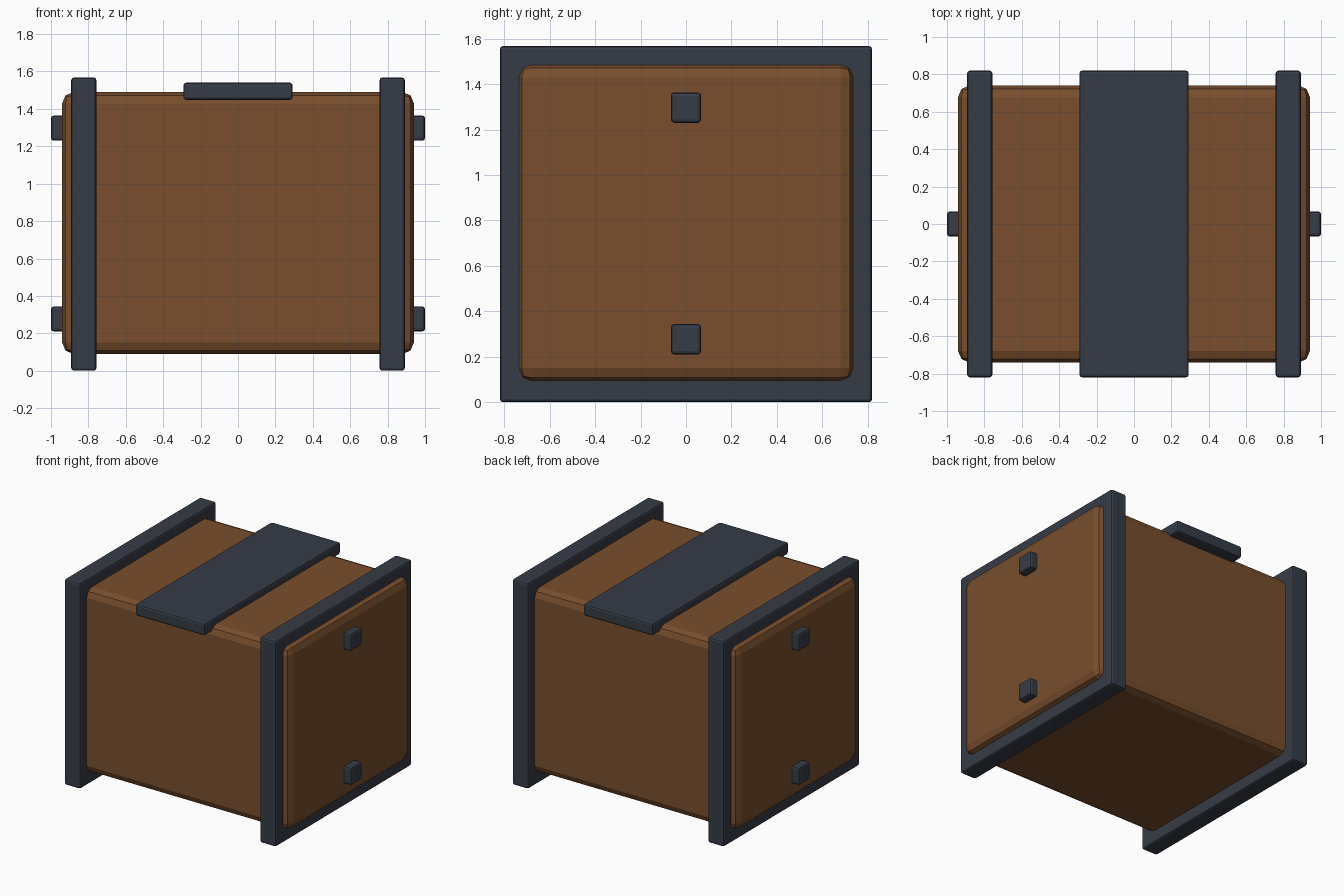
import bpy

if "Cube" in bpy.data.objects:
    bpy.data.objects.remove(bpy.data.objects["Cube"])


def material(name, color):
    m = bpy.data.materials.new(name)
    m.diffuse_color = (*color, 1)
    m.use_nodes = True
    m.node_tree.nodes["Principled BSDF"].inputs["Base Color"].default_value = m.diffuse_color
    return m


brown = material("brown_wood", (0.19, 0.076, 0.026))
slate = material("dark_slate", (0.036, 0.044, 0.062))


def block(name, low, high, bevel, segments, mat):
    """Bevelled box between two opposite corners."""
    center = [(a + b) / 2 for a, b in zip(low, high)]
    bpy.ops.mesh.primitive_cube_add(size=1, location=center)
    ob = bpy.context.object
    ob.name = name
    ob.scale = [b - a for a, b in zip(low, high)]
    bpy.ops.object.transform_apply(location=False, rotation=False, scale=True)
    mod = ob.modifiers.new("rounded_edges", "BEVEL")
    mod.width = bevel
    mod.segments = segments
    ob.data.materials.append(mat)
    return ob


# Main body
block("crate_body", (-0.94, -0.74, 0.09), (0.94, 0.74, 1.49), 0.06, 2, brown)

# Broad strap across the top
block("top_strap", (-0.292, -0.82, 1.448), (0.292, 0.82, 1.54), 0.015, 2, slate)

# End bands and the studs on each end face
for side, s in (("left", -1), ("right", 1)):
    x0, x1 = sorted((s * 0.757, s * 0.892))
    block(f"{side}_band", (x0, -0.82, 0), (x1, 0.82, 1.568), 0.015, 2, slate)
    x0, x1 = sorted((s * 0.87, s * 1.0))
    for level, z in (("lower", 0.277), ("upper", 1.297)):
        block(f"{side}_{level}_stud", (x0, -0.067, z - 0.067),
              (x1, 0.067, z + 0.067), 0.015, 2, slate)
